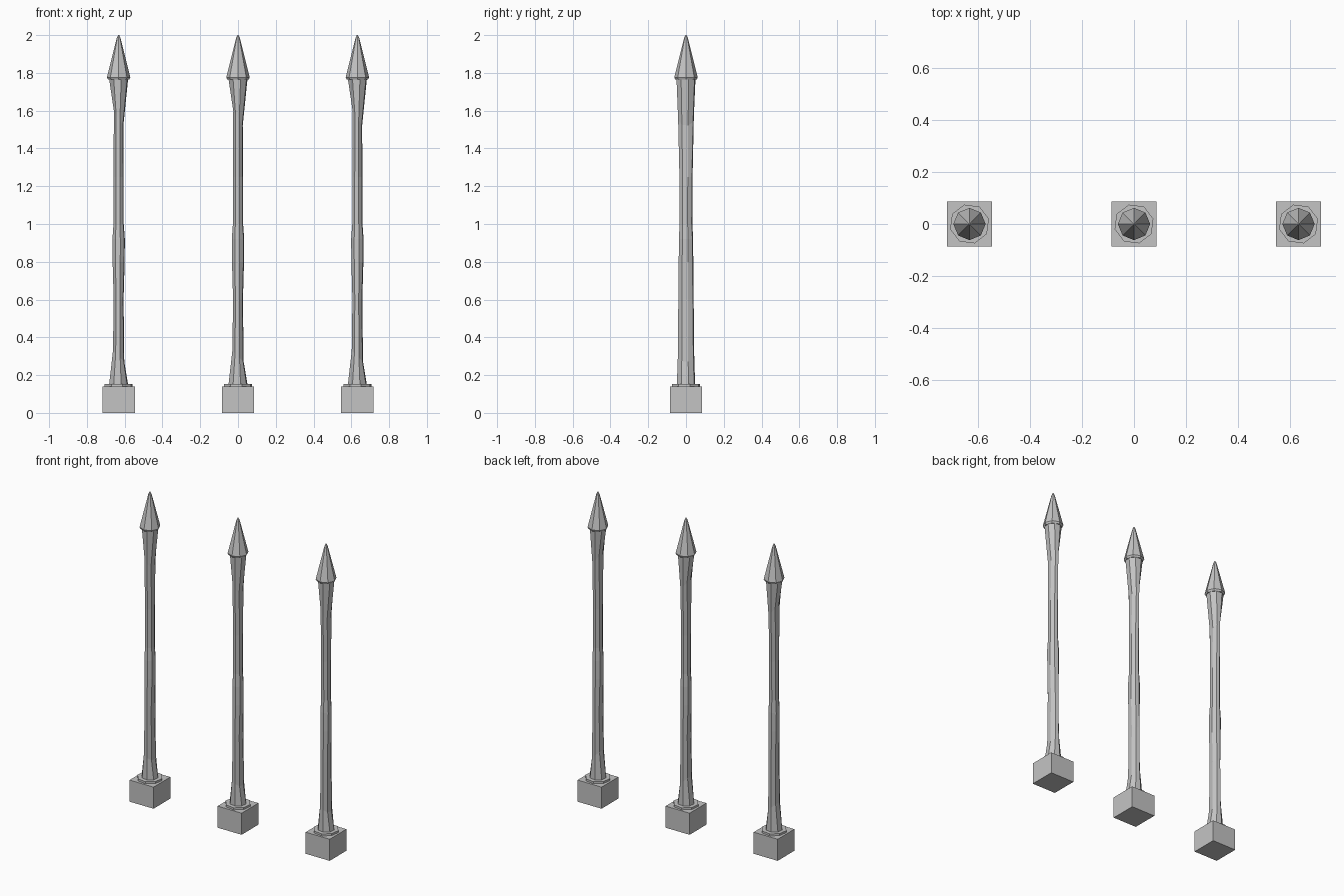
import bpy
import bmesh
import math

cube = bpy.data.objects.get("Cube")
if cube:
    bpy.data.objects.remove(cube, do_unlink=True)

# Single stone grey
stone = bpy.data.materials.new("stone grey")
stone.diffuse_color = (0.55, 0.55, 0.55, 1)
stone.use_nodes = True
bsdf = next(n for n in stone.node_tree.nodes if n.type == "BSDF_PRINCIPLED")
bsdf.inputs["Base Color"].default_value = (0.55, 0.55, 0.55, 1)


def loft(name, x, rings, sides=8, turn=0.0):
    """Capped stack of polygon rings, each (z, radius x, radius y, tilt)."""
    bm = bmesh.new()
    loops = []
    for z, rx, ry, tilt in rings:
        loop = []
        for i in range(sides):
            a = math.radians(turn) + math.tau * i / sides
            loop.append(bm.verts.new((rx * math.cos(a), ry * math.sin(a),
                                      z + tilt * math.cos(a))))
        loops.append(loop)
    for low, high in zip(loops, loops[1:]):
        for i in range(sides):
            j = (i + 1) % sides
            bm.faces.new((low[i], low[j], high[j], high[i]))
    bm.faces.new(loops[0][::-1])
    bm.faces.new(loops[-1])
    mesh = bpy.data.meshes.new(name)
    bm.to_mesh(mesh)
    bm.free()
    mesh.materials.append(stone)
    obj = bpy.data.objects.new(name, mesh)
    obj.location.x = x
    bpy.context.collection.objects.link(obj)
    return obj


HALF = 0.086 * math.sqrt(2)
BLOCK = [(0, HALF, HALF, 0), (0.14, HALF, HALF, 0)]
COLLAR = [(0.138, 0.077, 0.077, 0), (0.153, 0.077, 0.077, 0)]
# Shaft is slimmer across x than y, flared at both ends with a slight middle swell
SHAFT = [
    (0.150, 0.052, 0.050, 0),
    (0.300, 0.031, 0.045, -0.03),
    (0.600, 0.027, 0.042, 0),
    (0.800, 0.033, 0.040, 0),
    (0.920, 0.034, 0.039, 0),
    (1.000, 0.028, 0.035, 0),
    (1.250, 0.028, 0.036, 0),
    (1.560, 0.026, 0.043, -0.04),
    (1.768, 0.052, 0.052, 0),
]
# Pointed cap with a thin rim and blunt tip
SPIKE = [
    (1.764, 0.056, 0.056, 0),
    (1.776, 0.062, 0.062, 0),
    (1.985, 0.010, 0.010, 0),
    (2.000, 0.003, 0.003, 0),
]

for side, x in (("right", -0.632), ("middle", 0.0), ("left", 0.632)):
    loft(f"{side}_base_block", x, BLOCK, sides=4, turn=45)
    loft(f"{side}_collar", x, COLLAR, turn=15)
    loft(f"{side}_shaft", x, SHAFT, turn=15)
    loft(f"{side}_spike", x, SPIKE)
